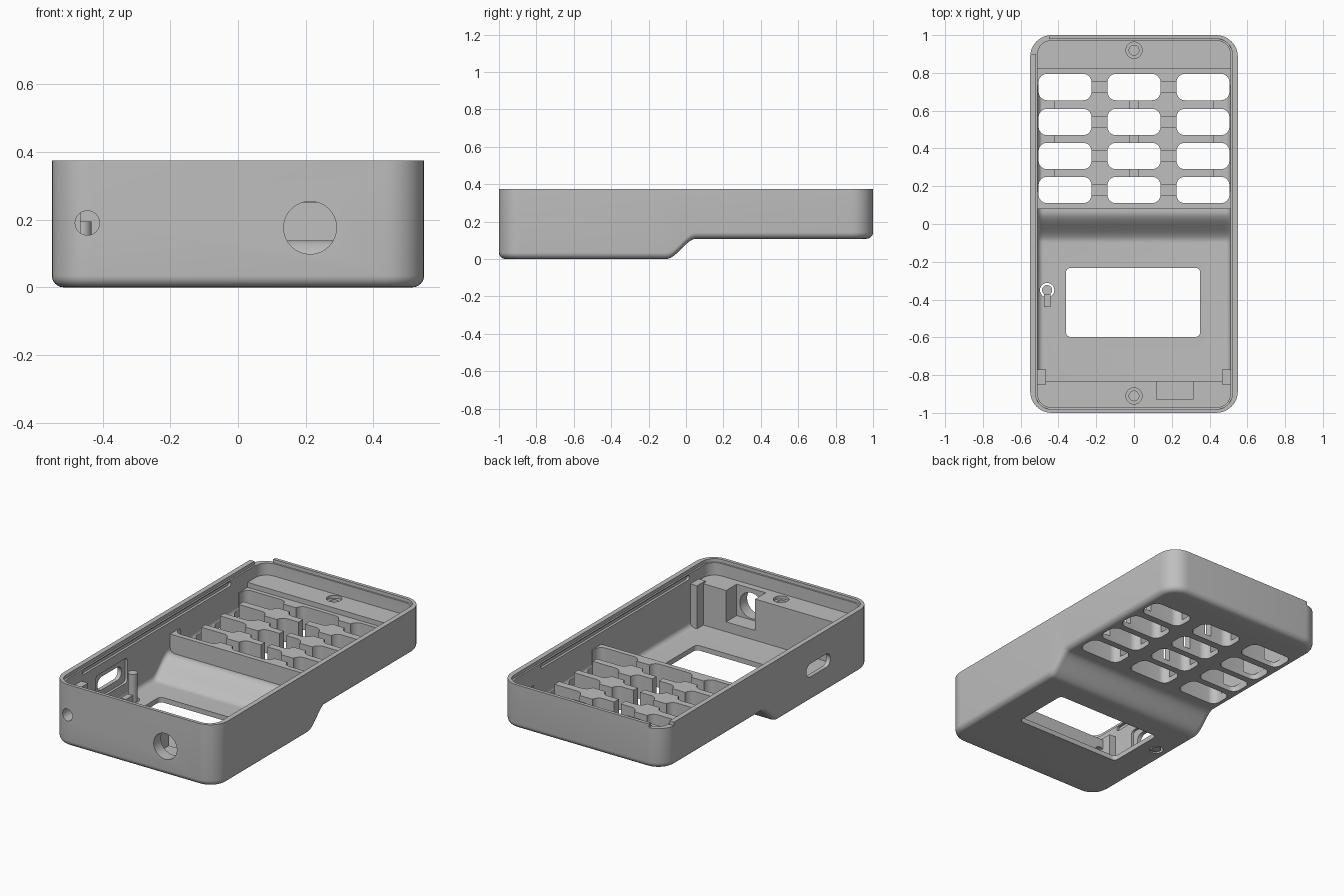
import bpy
import bmesh
from math import sin, cos, pi

cube = bpy.data.objects.get("Cube")
if cube:
    bpy.data.objects.remove(cube, do_unlink=True)

grey = bpy.data.materials.new("plain grey")
grey.use_nodes = True
COLOR = (0.52, 0.52, 0.52, 1)
grey.diffuse_color = COLOR
grey.node_tree.nodes["Principled BSDF"].inputs["Base Color"].default_value = COLOR


def finish(name, bm):
    bmesh.ops.remove_doubles(bm, verts=bm.verts, dist=1e-5)
    bmesh.ops.recalc_face_normals(bm, faces=bm.faces)
    mesh = bpy.data.meshes.new(name)
    bm.to_mesh(mesh)
    bm.free()
    mesh.materials.append(grey)
    ob = bpy.data.objects.new(name, mesh)
    bpy.context.collection.objects.link(ob)
    return ob


def arc(cx, cy, r, start, steps=8):
    return [(cx + r * cos(start + pi / 2 * i / steps), cy + r * sin(start + pi / 2 * i / steps))
            for i in range(steps + 1)]


def prism(name, axis, center, half, r, lo, hi):
    """Rounded rectangle extruded along an axis."""
    (u, v), (hu, hv) = center, half
    a, b = hu - r, hv - r
    pts = (arc(u + a, v + b, r, 0) + arc(u - a, v + b, r, pi / 2)
           + arc(u - a, v - b, r, pi) + arc(u + a, v - b, r, pi * 1.5))
    place = {"x": lambda p, w: (w, p[0], p[1]),
             "y": lambda p, w: (p[0], w, p[1]),
             "z": lambda p, w: (p[0], p[1], w)}[axis]
    bm = bmesh.new()
    low = [bm.verts.new(place(p, lo)) for p in pts]
    high = [bm.verts.new(place(p, hi)) for p in pts]
    n = len(pts)
    bm.faces.new(low)
    bm.faces.new(high)
    for i in range(n):
        bm.faces.new((low[i], low[(i + 1) % n], high[(i + 1) % n], high[i]))
    return finish(name, bm)


def underside(y):
    """Height of the stepped underside."""
    t = min(max((y + 0.105) / 0.16, 0), 1)
    return 0.108 * t * t * (3 - 2 * t)


def tub(name, hw, hy, r, floor, top, fillet):
    """Solid with rounded plan and a filleted underside following floor(y)."""
    def ring(inset, height):
        a, b, q = hw - r, hy - r, r - inset
        side = arc(a, -b, q, -pi / 2)
        side += [(hw - inset, -0.14 + 0.24 * i / 24) for i in range(25)]
        side += arc(a, b, q, 0)
        full = side + [(-x, y) for x, y in reversed(side)]
        return [bm.verts.new((x, y, height(y))) for x, y in full]

    bm = bmesh.new()
    rings = [ring(0, lambda y: top)]
    for i in range(7):
        t = pi / 2 * i / 6
        rings.append(ring(fillet * (1 - cos(t)),
                          lambda y, t=t: floor(y) + fillet * (1 - sin(t))))
    n = len(rings[0])
    for p, q in zip(rings, rings[1:]):
        for i in range(n):
            j = (i + 1) % n
            bm.faces.new((p[i], p[j], q[j], q[i]))
    for cap in (rings[0], rings[-1]):
        for i in range(n // 2 - 1):
            bm.faces.new((cap[i], cap[i + 1], cap[n - 2 - i], cap[n - 1 - i]))
    return finish(name, bm)


def boolean(ob, tools, operation="DIFFERENCE"):
    for tool in tools:
        mod = ob.modifiers.new("cut", "BOOLEAN")
        mod.operation, mod.solver, mod.object = operation, "EXACT", tool
    graph = bpy.context.evaluated_depsgraph_get()
    mesh = bpy.data.meshes.new_from_object(ob.evaluated_get(graph))
    ob.modifiers.clear()
    ob.data = mesh


# Shared cutters
cols, rows = (-0.365, 0, 0.365), (0.18, 0.36, 0.54, 0.725)
key_holes = [prism("key_cutter", "z", (x, y), (0.14, 0.07), 0.045, -0.1, 0.5)
             for x in cols for y in rows]
end_holes = [
    prism("jack_cutter", "y", (0.213, 0.176), (0.078, 0.078), 0.078, -1.1, -0.9),
    prism("pin_hole_cutter", "y", (-0.445, 0.19), (0.036, 0.036), 0.036, -1.1, -0.8),
]
pocket = prism("jack_pocket_cutter", "z", (0.215, -0.865), (0.097, 0.065), 0.0, 0.09, 0.5)
window = prism("window_cutter", "z", (-0.005, -0.415), (0.355, 0.183), 0.025, -0.1, 0.1)
side_slot = prism("slot_cutter", "x", (-0.48, 0.19), (0.115, 0.04), 0.04, -0.6, -0.45)
slot_recess = prism("slot_recess_cutter", "x", (-0.48, 0.19), (0.15, 0.075), 0.02, -0.525, -0.45)
reset_ring = prism("reset_cutter", "z", (-0.46, -0.35), (0.038, 0.038), 0.038, -0.1, 0.1)
grooves = [prism("groove_cutter", "x", (-0.05, 0.335), (0.71, 0.014), 0.014, s * 0.5 - 0.025, s * 0.5 + 0.025)
           for s in (-1, 1)]
corner_notch = prism("notch_cutter", "z", (-0.55, 1.0), (0.1, 0.1), 0.0, 0.352, 0.5)
cavity = tub("cavity_cutter", 0.51, 0.97, 0.07, lambda y: underside(y - 0.01) + 0.03, 0.6, 0.03)
rim_step = tub("rim_cutter", 0.52, 0.98, 0.08, lambda y: 0.355, 0.6, 0.001)
cutters = key_holes + end_holes + grooves + [
    pocket, window, side_slot, slot_recess, reset_ring, corner_notch, cavity, rim_step]

# Outer shell
shell = tub("shell", 0.55, 1.0, 0.115, underside, 0.375, 0.035)
boolean(shell, [cavity, rim_step, window, side_slot, slot_recess, reset_ring, corner_notch]
        + key_holes + end_holes + grooves)
parts = [shell]

# Screw ledges at both ends
for name, y, inner, extra in (("front_ledge", -0.91, -0.83, end_holes + [pocket]),
                              ("back_ledge", 0.92, 0.82, [])):
    outer = 1.2 if y > 0 else -1.2
    ledge = tub(name, 0.53, 0.985, 0.095, lambda v: underside(v) + 0.012, 0.6, 0.03)
    region = prism("ledge_region", "z", (0, (inner + outer) / 2),
                   (0.7, abs(outer - inner) / 2), 0.0, -0.1, 0.28)
    sink = prism("sink_cutter", "z", (0, y), (0.043, 0.043), 0.043, 0.262, 0.4)
    bore = prism("bore_cutter", "z", (0, y), (0.026, 0.026), 0.026, 0.15, 0.4)
    boolean(ledge, [region], "INTERSECT")
    boolean(ledge, [sink, bore] + extra)
    cutters += [region, sink, bore]
    parts.append(ledge)

# Key guide grid: a block opened by the keys and the channels between them
grid = prism("key_guide_grid", "z", (0, 0.455), (0.53, 0.375), 0.0, 0.125, 0.25)
channels = [prism("channel_cutter", "z", (x, y), (0.06, 0.03), 0.0, 0.14, 0.4)
            for x in (-0.1825, 0.1825) for y in rows]
channels += [prism("channel_cutter", "z", (x, 0.4525), (h, 0.28), 0.0, 0.14, 0.4)
             for x, h in ((-0.482, 0.06), (0, 0.022), (0.482, 0.06))]
boolean(grid, key_holes + channels)
cutters += channels
parts.append(grid)

# Corner ribs beside the front ledge
for s, name in ((1, "left_corner_rib"), (-1, "right_corner_rib")):
    parts.append(prism(name, "z", (s * 0.495, -0.81), (0.03, 0.04), 0.0, 0.02, 0.29))

# Flexible reset button: pin in its ring, with a hinge rib
parts.append(prism("reset_pin", "z", (-0.46, -0.35), (0.027, 0.027), 0.027, 0.003, 0.195))
parts.append(prism("reset_hinge", "z", (-0.46, -0.4), (0.017, 0.04), 0.0, 0.008, 0.07))

for ob in cutters:
    bpy.data.objects.remove(ob, do_unlink=True)

# Smooth rounded surfaces, keep crisp edges
bpy.ops.object.select_all(action="DESELECT")
for ob in parts:
    ob.select_set(True)
bpy.context.view_layer.objects.active = shell
bpy.ops.object.shade_smooth_by_angle(angle=pi / 6)
